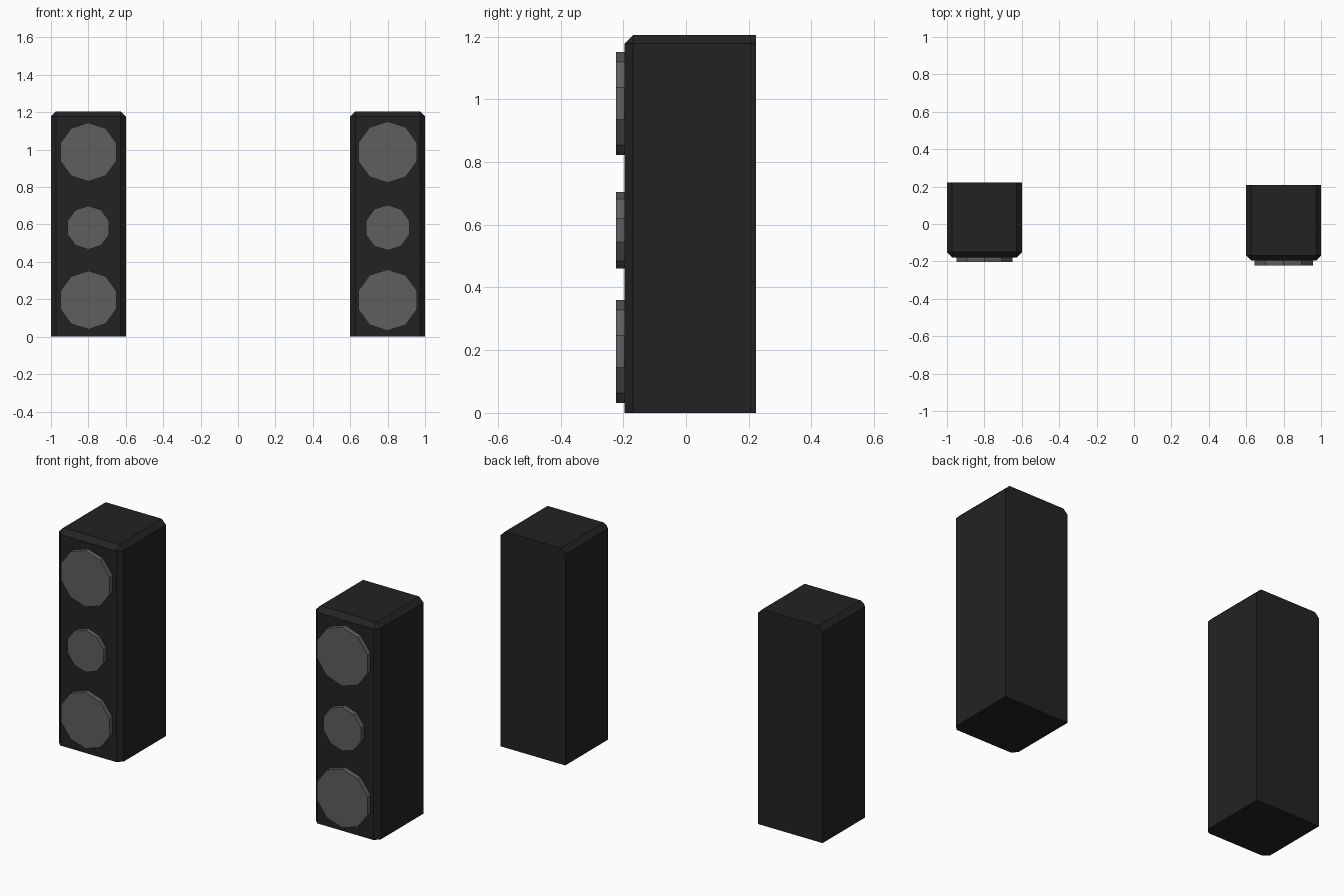
import bpy, bmesh, math

if "Cube" in bpy.data.objects:
    bpy.data.objects.remove(bpy.data.objects["Cube"])

HEIGHT, HALF, BEVEL = 1.205, 0.2, 0.027


def material(name, value):
    m = bpy.data.materials.new(name)
    m.diffuse_color = (value, value, value, 1)
    m.use_nodes = True
    m.node_tree.nodes["Principled BSDF"].inputs["Base Color"].default_value = m.diffuse_color
    return m


BLACK = material("cabinet black", 0.0165)
GREY = material("driver grey", 0.112)


def finish(bm, name, mat):
    bmesh.ops.recalc_face_normals(bm, faces=bm.faces)
    mesh = bpy.data.meshes.new(name)
    bm.to_mesh(mesh)
    bm.free()
    mesh.materials.append(mat)
    bpy.context.collection.objects.link(bpy.data.objects.new(name, mesh))


def cabinet(name, x, front, back):
    """Box chamfered on its front and top-side edges; back and bottom stay sharp."""
    bm = bmesh.new()
    bmesh.ops.create_cube(bm, size=1)
    for v in bm.verts:
        v.co.x = x + math.copysign(HALF, v.co.x)
        v.co.y = front if v.co.y < 0 else back
        v.co.z = 0 if v.co.z < 0 else HEIGHT
    edges = []
    for e in bm.edges:
        at_front = all(abs(v.co.y - front) < 1e-4 for v in e.verts)
        at_back = all(abs(v.co.y - back) < 1e-4 for v in e.verts)
        at_bottom = all(v.co.z < 1e-4 for v in e.verts)
        at_top = all(v.co.z > HEIGHT - 1e-4 for v in e.verts)
        if not at_bottom and not at_back and (at_front or at_top):
            edges.append(e)
    bmesh.ops.bevel(bm, geom=edges, offset=BEVEL, offset_type='OFFSET',
                    segments=1, profile=0.5, affect='EDGES')
    finish(bm, name, BLACK)


def driver(name, x, z, radius, y0, y1):
    """Ten-sided disc facing forward, with a corner pointing up."""
    bm = bmesh.new()
    ring = []
    for i in range(10):
        a = 2 * math.pi * i / 10
        ring.append(bm.verts.new((x + radius * math.sin(a), y0,
                                  z + radius * math.cos(a))))
    face = bm.faces.new(ring)
    out = bmesh.ops.extrude_face_region(bm, geom=[face])
    for v in out["geom"]:
        if isinstance(v, bmesh.types.BMVert):
            v.co.y = y1
    finish(bm, name, GREY)


# side, x, cabinet front y, cabinet back y, driver front y, big radius, small radius
for side, x, front, back, tip, big, small in (
        ("left", -0.8, -0.178, 0.223, -0.204, 0.157, 0.117),
        ("right", 0.8, -0.196, 0.208, -0.223, 0.164, 0.122)):
    cabinet(side + "_cabinet", x, front, back)
    driver(side + "_upper_driver", x, 0.987, big, tip, front + 0.005)
    driver(side + "_middle_driver", x, 0.583, small, tip, front + 0.005)
    driver(side + "_lower_driver", x, 0.196, big, tip, front + 0.005)
